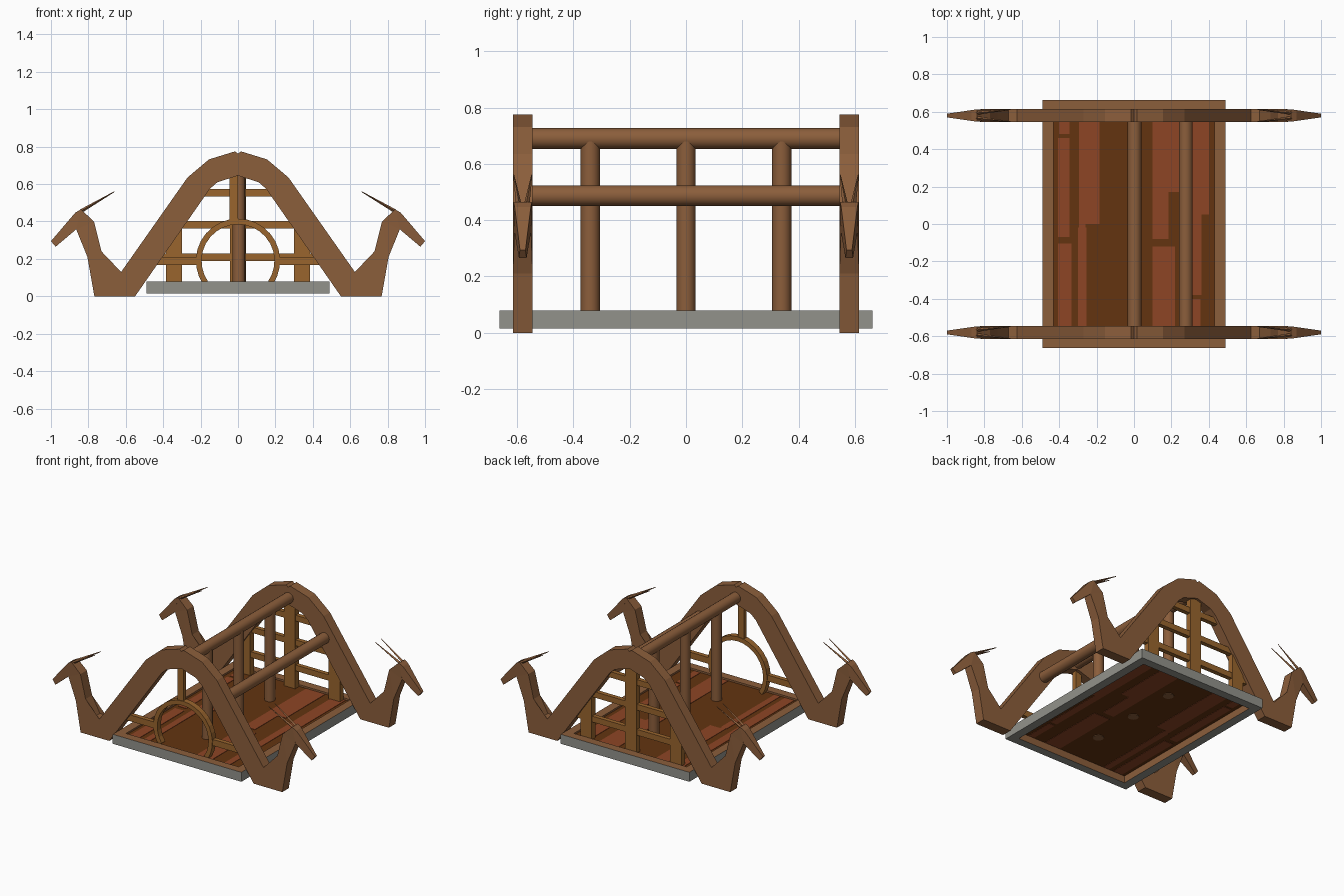
import bpy, bmesh, math
from mathutils import Vector

if "Cube" in bpy.data.objects:
    bpy.data.objects.remove(bpy.data.objects["Cube"])


def material(name, rgb):
    m = bpy.data.materials.new(name)
    m.diffuse_color = (*rgb, 1)
    m.use_nodes = True
    m.node_tree.nodes["Principled BSDF"].inputs["Base Color"].default_value = m.diffuse_color
    return m


WOOD = material("brown timber", (0.26, 0.112, 0.044))
GOLD = material("golden timber", (0.32, 0.13, 0.027))
RUST = material("rust floorboard", (0.27, 0.059, 0.018))
DARK = material("dark floor", (0.125, 0.034, 0.005))
STONE = material("grey stone", (0.29, 0.29, 0.26))


def finish(name, bm, *mats):
    bmesh.ops.recalc_face_normals(bm, faces=bm.faces)
    me = bpy.data.meshes.new(name)
    bm.to_mesh(me)
    bm.free()
    for m in mats:
        me.materials.append(m)
    ob = bpy.data.objects.new(name, me)
    bpy.context.collection.objects.link(ob)
    return ob


def box(name, x, y, z, mat):
    bm = bmesh.new()
    bmesh.ops.create_cube(bm, size=1)
    for v in bm.verts:
        v.co = [r[0] + (c + 0.5) * (r[1] - r[0]) for c, r in zip(v.co, (x, y, z))]
    return finish(name, bm, mat)


def rod(name, a, b, r1, r2, sides, mat, smooth=True):
    a, b = Vector(a), Vector(b)
    bm = bmesh.new()
    bmesh.ops.create_cone(bm, cap_ends=True, segments=sides, radius1=r1, radius2=r2,
                          depth=(b - a).length)
    q = (b - a).to_track_quat('Z', 'Y')
    for v in bm.verts:
        v.co = q @ v.co + (a + b) / 2
    for f in bm.faces:
        f.smooth = smooth and len(f.verts) == 4
    return finish(name, bm, mat)


def profile(name, pts, yc, half, side, mat):
    """Extrude an x-z outline along y; half(x) gives the half thickness."""
    bm = bmesh.new()
    rings = [[bm.verts.new((side * x, yc + s * half(x), z)) for x, z in pts] for s in (-1, 1)]
    caps = [bm.faces.new(r) for r in rings]
    n = len(pts)
    for i in range(n):
        j = (i + 1) % n
        bm.faces.new((rings[0][i], rings[0][j], rings[1][j], rings[1][i]))
    bmesh.ops.triangulate(bm, faces=caps)
    return finish(name, bm, mat)


# Gable arches ending in upturned necks with animal heads and horns
ARCH = [(0, 0.645), (0, 0.762), (0.015, 0.775), (0.155, 0.732), (0.27, 0.635), (0.625, 0.13),
        (0.67, 0.13), (0.73, 0.24), (0.77, 0.40), (0.84, 0.465), (0.865, 0.358),
        (0.805, 0.21), (0.768, 0), (0.55, 0), (0.15, 0.575), (0.11, 0.61)]
HEAD = [(0.84, 0.465), (0.87, 0.447), (1.0, 0.295), (0.975, 0.265), (0.865, 0.358)]
for yc, end in ((-0.58, "front"), (0.58, "back")):
    for side, hand in ((-1, "left"), (1, "right")):
        tag = f"{end}_{hand}"
        profile(f"{tag}_arch_beam", ARCH, yc,
                lambda x: 0.035 - 0.12 * max(0, x - 0.82), side, WOOD)
        profile(f"{tag}_head", HEAD, yc,
                lambda x: 0.033 - 0.145 * max(0, x - 0.84), side, WOOD)
        for s in (-1, 1):
            rod(f"{tag}_horn", (side * 0.84, yc + s * 0.014, 0.455),
                (side * 0.66, yc + s * 0.032, 0.56), 0.01, 0.002, 4, WOOD, False)

# Ridge, side purlin and the row of columns under the ridge
rod("ridge_beam", (0.003, -0.56, 0.69), (0.003, 0.56, 0.69), 0.037, 0.037, 16, WOOD)
rod("side_purlin", (0.277, -0.56, 0.487), (0.277, 0.56, 0.487), 0.037, 0.037, 16, WOOD)
for y in (-0.34, 0, 0.34):
    rod("column", (0.005, y, 0.06), (0.005, y, 0.68), 0.034, 0.034, 16, WOOD)

# Stone curb with a timber top
bm = bmesh.new()
outer, inner = (0.49, 0.663), (0.43, 0.605)
loops = [[bm.verts.new((sx * w, sy * d, z)) for sx, sy in ((-1, -1), (1, -1), (1, 1), (-1, 1))]
         for (w, d), z in ((outer, 0.015), (outer, 0.08), (inner, 0.08), (inner, 0.015))]
for k in range(4):
    for i in range(4):
        j, m = (i + 1) % 4, (k + 1) % 4
        f = bm.faces.new((loops[k][i], loops[k][j], loops[m][j], loops[m][i]))
        f.material_index = 1 if k in (1, 2) else 0
finish("curb", bm, STONE, WOOD)

# Floor sheet and rust boards that show on both faces
box("floor", (-0.432, 0.432), (-0.607, 0.607), (0.064, 0.068), DARK)
BOARDS = [(-0.405, -0.345, -0.07, 0.46), (-0.40, -0.345, 0.48, 0.6), (-0.405, -0.335, -0.6, -0.105),
          (-0.295, -0.185, 0.0, 0.6), (-0.295, -0.26, -0.05, 0.0), (-0.30, -0.255, -0.6, -0.02),
          (0.10, 0.245, 0.17, 0.6), (0.10, 0.185, -0.08, 0.17), (0.10, 0.22, -0.6, -0.12),
          (0.31, 0.40, 0.05, 0.6), (0.31, 0.36, -0.38, 0.05), (0.31, 0.355, -0.6, -0.40)]
for x0, x1, y0, y1 in BOARDS:
    box("rust_board", (x0, x1), (y0, y1), (0.0615, 0.0705), RUST)

# Back gable lattice
for x, top in ((-0.342, 0.42), (0, 0.68), (0.342, 0.42)):
    box("back_lattice_post", (x - 0.043, x + 0.043), (0.56, 0.60), (0.06, top), GOLD)
for z, w in ((0.21, 0.44), (0.383, 0.33), (0.553, 0.21)):
    box("back_lattice_rail", (-w, w), (0.565, 0.595), (z - 0.02, z + 0.02), GOLD)

# Front gable: round doorway hoop, side rails and short upper post
bm = bmesh.new()
N, start = 20, math.radians(-34)
sections = []
for i in range(N + 1):
    a = start + (math.pi - 2 * start) * i / N
    sections.append([bm.verts.new((r * math.cos(a), y, 0.19 + r * math.sin(a)))
                     for r, y in ((0.225, -0.60), (0.225, -0.56), (0.195, -0.56), (0.195, -0.60))])
for s, t in zip(sections, sections[1:]):
    for k in range(4):
        m = (k + 1) % 4
        bm.faces.new((s[k], s[m], t[m], t[k]))
bm.faces.new(sections[0])
bm.faces.new(sections[-1])
finish("doorway_hoop", bm, GOLD)
for s in (-1, 1):
    box("front_rail", sorted((s * 0.205, s * 0.44)), (-0.595, -0.565), (0.167, 0.21), GOLD)
box("front_upper_post", (-0.045, 0.0), (-0.595, -0.565), (0.40, 0.68), GOLD)
